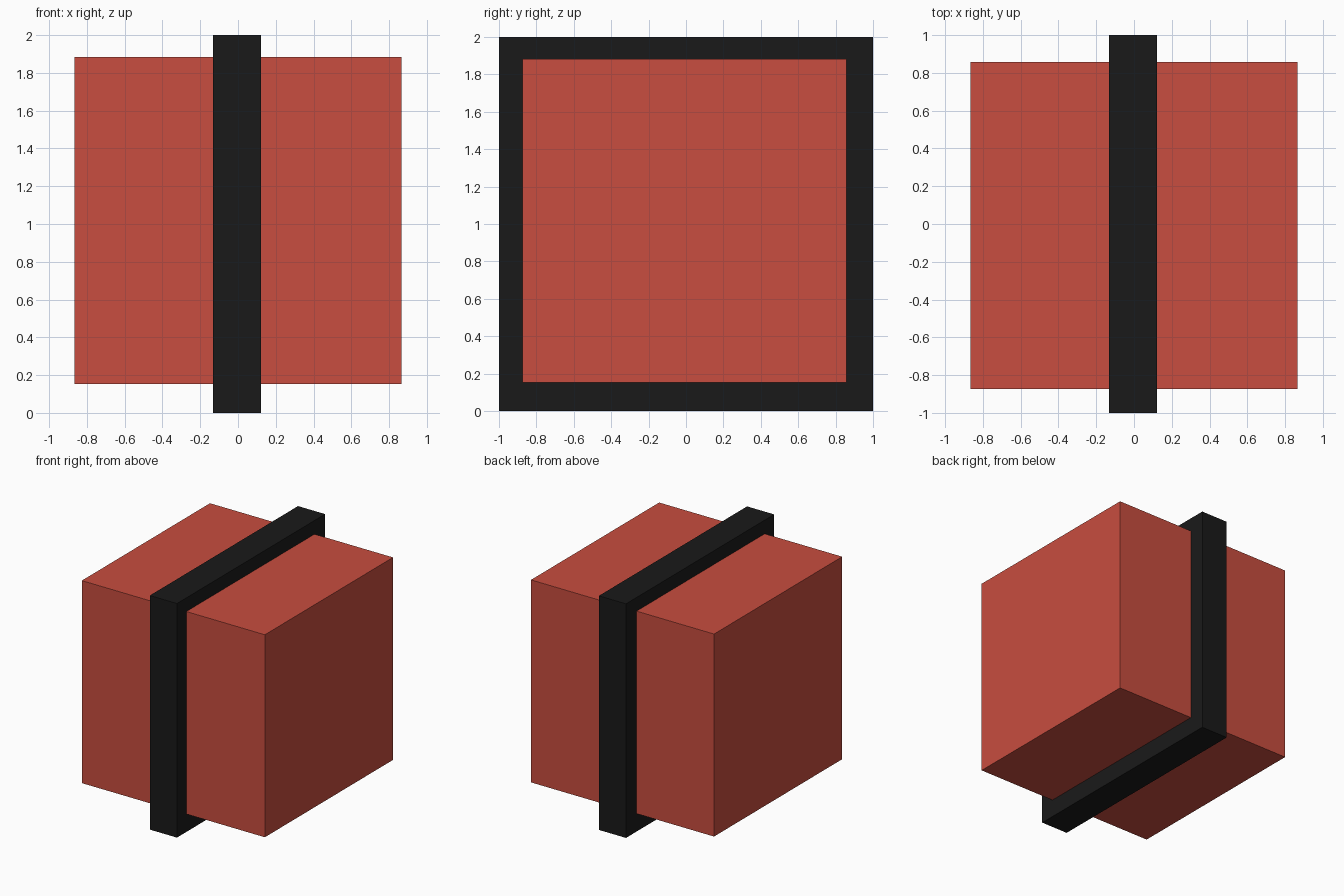
import bpy

if "Cube" in bpy.data.objects:
    bpy.data.objects.remove(bpy.data.objects["Cube"])


def material(name, rgb):
    mat = bpy.data.materials.new(name)
    mat.diffuse_color = (*rgb, 1.0)
    mat.use_nodes = True
    mat.node_tree.nodes["Principled BSDF"].inputs["Base Color"].default_value = mat.diffuse_color
    return mat


def box(name, low, high, mat):
    """Axis-aligned box between two corners."""
    centre = [(a + b) / 2 for a, b in zip(low, high)]
    bpy.ops.mesh.primitive_cube_add(size=1, location=centre)
    obj = bpy.context.object
    obj.name = name
    obj.scale = [b - a for a, b in zip(low, high)]
    bpy.ops.object.transform_apply(location=False, rotation=False, scale=True)
    obj.data.materials.append(mat)
    return obj


red = material("red", (0.58, 0.075, 0.05))
black = material("black", (0.01, 0.01, 0.01))

# Main red block
box("block", (-0.865, -0.873, 0.153), (0.865, 0.857, 1.883), red)

# Black band wrapped around the middle
box("band", (-0.133, -1.0, 0.0), (0.123, 1.0, 2.0), black)
